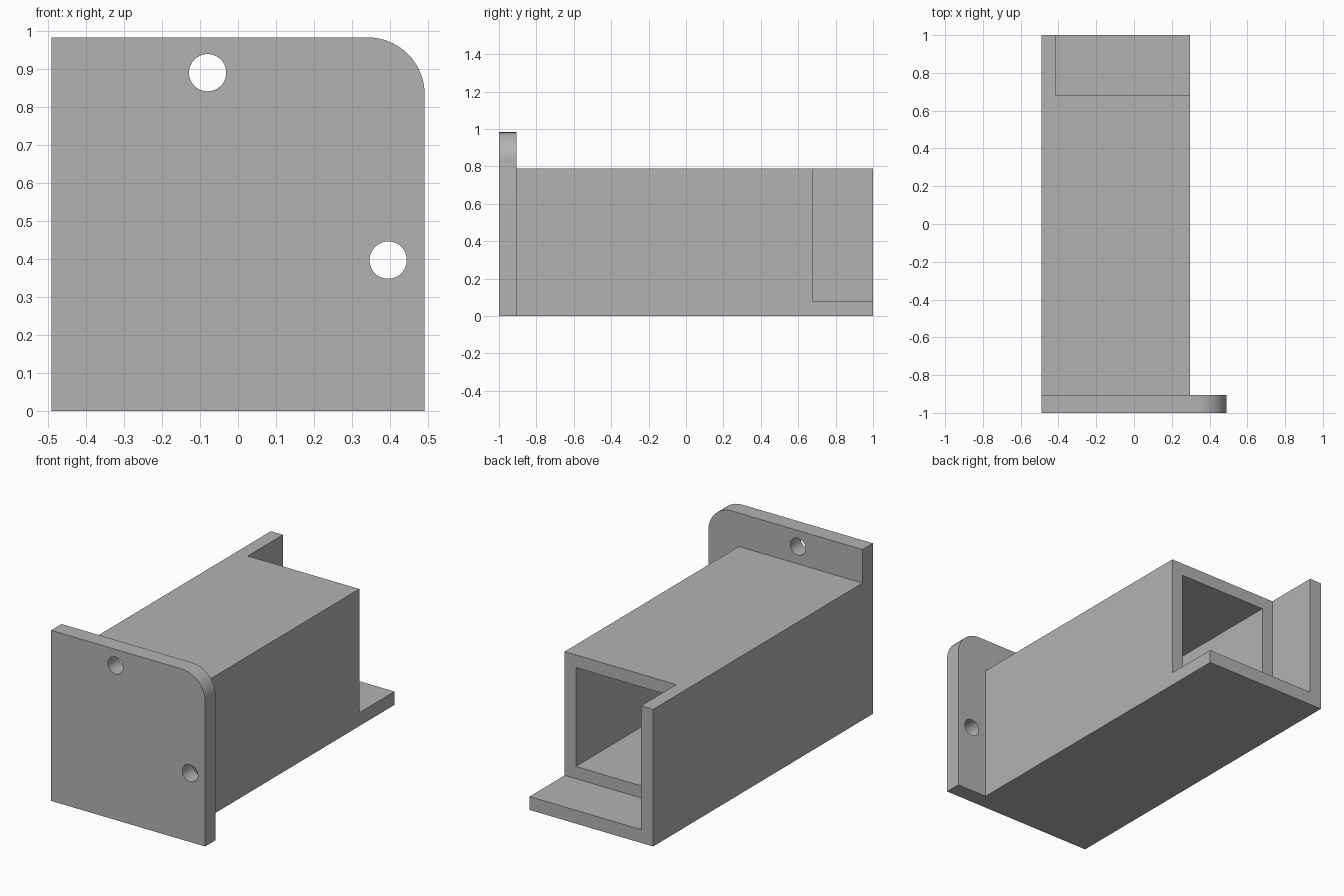
import bpy
import bmesh

if "Cube" in bpy.data.objects:
    bpy.data.objects.remove(bpy.data.objects["Cube"], do_unlink=True)

# One plain grey for the whole bracket
grey = bpy.data.materials.new("plain grey")
grey.use_nodes = True
colour = (0.45, 0.45, 0.45, 1)
grey.diffuse_color = colour
grey.node_tree.nodes["Principled BSDF"].inputs["Base Color"].default_value = colour

LEFT, RIGHT = 0.297, -0.491
FRONT, PLATE_BACK, TUBE_END, BACK = -1, -0.905, 0.68, 1
HEIGHT, TOP = 0.79, 0.983
LIP = 0.077


def box(name, x, y, z):
    """Box from (low, high) ranges on each axis."""
    ranges = (x, y, z)
    bpy.ops.mesh.primitive_cube_add(size=1)
    obj = bpy.context.object
    obj.name = name
    for v in obj.data.vertices:
        v.co = [r[1] if c > 0 else r[0] for c, r in zip(v.co, ranges)]
    obj.data.materials.append(grey)
    return obj


def cut(obj, cutter):
    mod = obj.modifiers.new("cut", 'BOOLEAN')
    mod.operation = 'DIFFERENCE'
    mod.solver = 'EXACT'
    mod.object = cutter
    bpy.context.view_layer.objects.active = obj
    bpy.ops.object.modifier_apply(modifier=mod.name)
    bpy.data.objects.remove(cutter, do_unlink=True)


# Square tube whose end is notched to leave a floor and a side lip
tube = box("square_tube", (RIGHT, LEFT), (PLATE_BACK, BACK), (0, HEIGHT))
cut(tube, box("notch", (RIGHT + LIP, 1), (TUBE_END, 2), (LIP, 2)))
cut(tube, box("cavity", (-0.343, 0.226), (-1.5, TUBE_END + 0.1), (0.147, 0.717)))

# Mounting plate with one rounded upper corner
plate = box("mounting_plate", (RIGHT, -RIGHT), (FRONT, PLATE_BACK), (0, TOP))
bm = bmesh.new()
bm.from_mesh(plate.data)
corner = [e for e in bm.edges if all(v.co.x > 0 and v.co.z > 0.5 for v in e.verts)]
bmesh.ops.bevel(bm, geom=corner, offset=0.15, segments=16, profile=0.5, affect='EDGES')
bm.to_mesh(plate.data)
bm.free()

# Two screw holes through the plate
for x, z in ((-0.08, 0.89), (0.395, 0.397)):
    bpy.ops.mesh.primitive_cylinder_add(vertices=48, radius=0.049, depth=0.5,
                                        location=(x, FRONT, z), rotation=(1.570796, 0, 0))
    drill = bpy.context.object
    drill.data.materials.append(grey)
    bpy.context.view_layer.update()
    cut(plate, drill)

# Smooth the curved faces, keep the edges crisp
bpy.ops.object.select_all(action='DESELECT')
plate.select_set(True)
bpy.context.view_layer.objects.active = plate
bpy.ops.object.shade_smooth_by_angle(angle=0.5)
